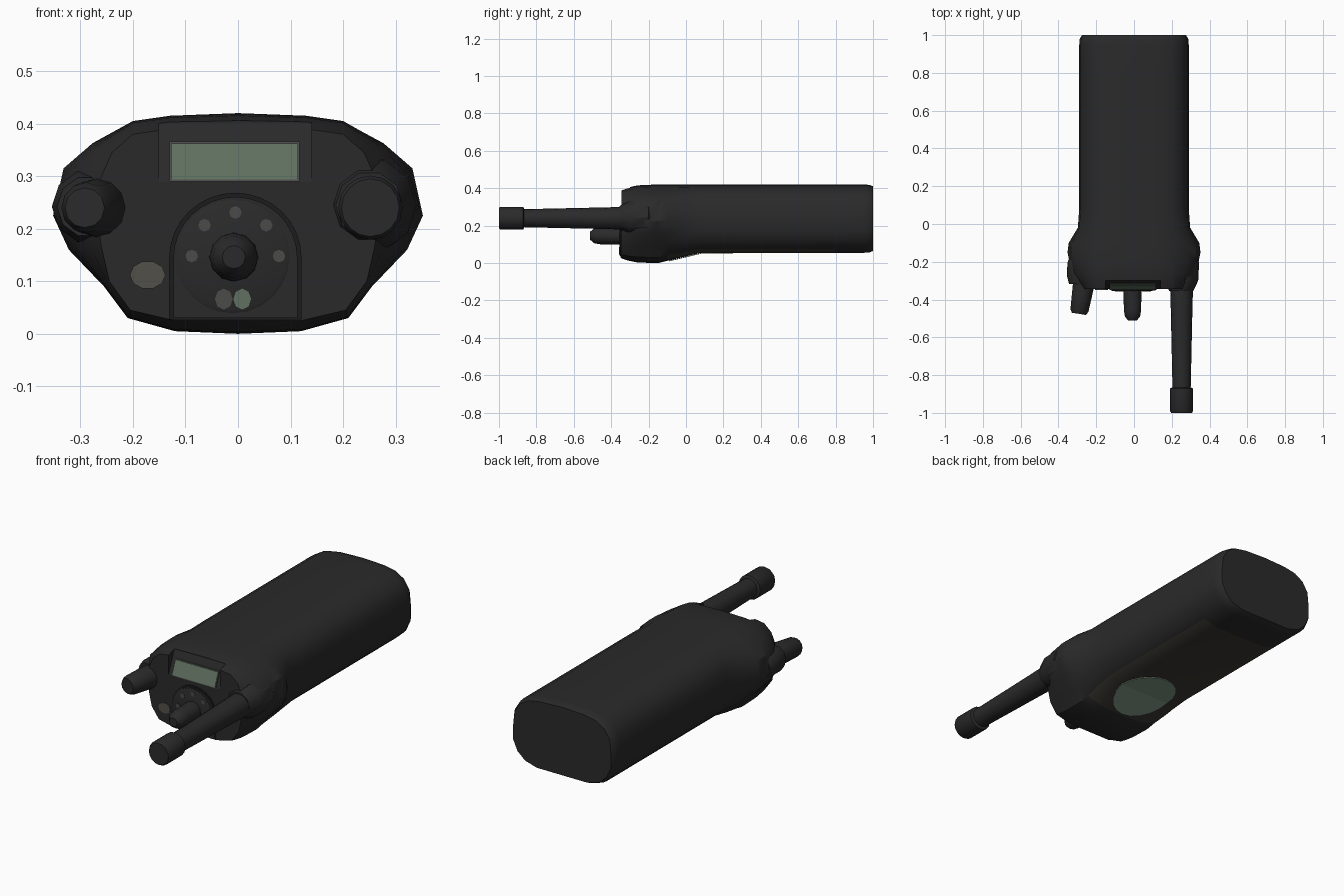
import bpy, bmesh, math
from mathutils import Vector

if "Cube" in bpy.data.objects:
    bpy.data.objects.remove(bpy.data.objects["Cube"])


def mat(name, r, g, b):
    m = bpy.data.materials.new(name)
    m.diffuse_color = (r, g, b, 1)
    m.use_nodes = True
    m.node_tree.nodes["Principled BSDF"].inputs["Base Color"].default_value = m.diffuse_color
    return m


BLACK = mat("black_plastic", 0.023, 0.023, 0.023)
DARK = mat("groove_black", 0.012, 0.012, 0.012)
GREEN = mat("screen_green", 0.115, 0.16, 0.115)
TAN = mat("button_tan", 0.085, 0.08, 0.065)
GREY = mat("speaker_grey", 0.07, 0.07, 0.068)
PANEL = mat("panel_brown", 0.042, 0.038, 0.031)
MOSS = mat("underside_green", 0.22, 0.31, 0.23)


def finish(bm, name, mats, angle=35):
    bmesh.ops.recalc_face_normals(bm, faces=bm.faces)
    me = bpy.data.meshes.new(name)
    bm.to_mesh(me)
    bm.free()
    ob = bpy.data.objects.new(name, me)
    bpy.context.collection.objects.link(ob)
    for m in mats:
        me.materials.append(m)
    bpy.ops.object.select_all(action='DESELECT')
    ob.select_set(True)
    bpy.context.view_layer.objects.active = ob
    if angle:
        bpy.ops.object.shade_smooth_by_angle(angle=math.radians(angle))
    return ob


def loft(name, rings, mats, angle=35):
    bm = bmesh.new()
    vs = [[bm.verts.new(p) for p in r] for r in rings]
    n = len(rings[0])
    for a, b in zip(vs, vs[1:]):
        for i in range(n):
            bm.faces.new((a[i], a[(i + 1) % n], b[(i + 1) % n], b[i]))
    bm.faces.new(vs[0])
    bm.faces.new(vs[-1])
    return finish(bm, name, mats, angle)


def lathe(name, origin, direction, profile, m, sides=16):
    # round part: profile is (distance along axis, radius)
    o, d = Vector(origin), Vector(direction).normalized()
    u = d.cross(Vector((0, 0, 1))).normalized()
    w = u.cross(d)
    rings = [[o + d * t + (u * math.cos(a) + w * math.sin(a)) * r
              for a in (2 * math.pi * i / sides for i in range(sides))] for t, r in profile]
    return loft(name, rings, [m])


def plate(name, outline, offset, m):
    # flat outline extruded by an offset vector
    off = Vector(offset)
    pts = [Vector(p) for p in outline]
    return loft(name, [pts, [p + off for p in pts]], [m], 0)


def ellipse(cx, cz, rx, rz, n=16):
    return [(cx + rx * math.cos(2 * math.pi * i / n), cz + rz * math.sin(2 * math.pi * i / n)) for i in range(n)]


# half sections (x, z) from top centre to bottom centre
BODY = [(0, .42), (.13, .415), (.2, .402), (.25, .372), (.283, .32), (.29, .25), (.29, .17),
        (.265, .115), (.22, .075), (.15, .055), (0, .055)]
HEAD = [(0, .42), (.13, .415), (.2, .405), (.28, .36), (.332, .315), (.352, .225), (.322, .16),
        (.255, .09), (.21, .03), (.12, .005), (0, 0)]
FRONT = [(0, .39), (.13, .39), (.2, .38), (.24, .345), (.26, .3), (.27, .24), (.26, .165),
         (.245, .1), (.205, .045), (.12, .025), (0, .025)]


def section(y, a, b, tx=0, tz=0, s=1):
    half = [((p[0] + (q[0] - p[0]) * tx) * s, .24 + (p[1] + (q[1] - p[1]) * tz - .24) * s)
            for p, q in zip(a, b)]
    full = half + [(-x, z) for x, z in half[-2:0:-1]]
    return [(x, y, z) for x, z in full]


# main case
case = loft("radio_case", [
    section(1.0, BODY, BODY, s=.95), section(.98, BODY, BODY, s=.99), section(.95, BODY, BODY),
    section(.8, BODY, BODY), section(.08, BODY, HEAD), section(-.02, BODY, HEAD, .12, .43),
    section(-.1, BODY, HEAD, .9, .78), section(-.15, BODY, HEAD, 1, 1),
    section(-.2, HEAD, FRONT, .12, .05), section(-.26, HEAD, FRONT, .25, .15),
    section(-.31, HEAD, FRONT, .7, .55), section(-.345, HEAD, FRONT, 1, 1)], [BLACK, PANEL])

# sloped recess around the screen
scoop = plate("screen_cutter", [(-.15, y, z) for y, z in
              [(-.30, .40), (-.352, .272), (-.42, .272), (-.42, .45), (-.30, .45)]], (.29, 0, 0), BLACK)
scoop.hide_render = True
bpy.context.view_layer.objects.active = case
mod = case.modifiers.new("scoop", 'BOOLEAN')
mod.operation, mod.solver, mod.object = 'DIFFERENCE', 'EXACT', scoop
bpy.ops.object.modifier_move_to_index(modifier="scoop", index=0)
bpy.ops.object.modifier_apply(modifier="scoop")
bpy.data.objects.remove(scoop)
# underside panel by direction and position
for f in case.data.polygons:
    f.material_index = int(f.normal.z < -.85 and -.09 < f.center.y < .8)


def slope(x, z, lift=0):
    return (x, -.30 - (.40 - z) * .052 / .128 - lift, z)


# screen with a grey border
for nm, x0, x1, z0, z1, lift, m in [("screen_border", -.13, .117, .29, .366, .0, GREY),
                                    ("screen", -.128, .114, .294, .362, .003, GREEN)]:
    plate(nm, [slope(x, z, lift) for x, z in [(x0, z0), (x1, z0), (x1, z1), (x0, z1)]], (0, -.004, 0), m)


# arched control plate
def arch(r, base):
    return [(-.005 - r, base)] + [(-.005 + r * math.cos(a), .145 + r * .98 * math.sin(a))
            for a in (math.pi * (1 - i / 16) for i in range(17))] + [(-.005 + r, base)]


plate("arch_groove", [(x, -.343, z) for x, z in arch(.126, .027)], (0, -.005, 0), DARK)
plate("arch_plate", [(x, -.344, z) for x, z in arch(.118, .03)], (0, -.007, 0), BLACK)
lathe("dial_disc", (-.01, -.345, .147), (0, -1, 0), [(0, .108), (.008, .108), (.011, .102)], BLACK, 24)
lathe("centre_knob", (-.008, -.345, .146), (0, -1, 0),
      [(0, .047), (.11, .046), (.145, .04), (.167, .022)], BLACK, 12)

# dial marks and lower indicator
for i in range(5):
    a = math.pi * i / 4
    pts = ellipse(-.005 + .083 * math.cos(a), .148 + .083 * math.sin(a), .012, .012, 8)
    plate("dial_mark", [(x, -.353, z) for x, z in pts], (0, -.005, 0), GREY)
for nm, cx, m in [("indicator_grey", -.027, GREY), ("indicator_green", .008, GREEN)]:
    plate(nm, [(x, -.353, z) for x, z in ellipse(cx, .066, .017, .02, 8)], (0, -.005, 0), m)

# side button
plate("side_button", [(x, -.342, z) for x, z in ellipse(-.172, .112, .034, .027, 10)], (0, -.007, 0), TAN)

# antenna with its collar and cap
lathe("antenna_collar", (.25, -.17, .245), (0, -1, 0), [(0, .07), (.03, .095), (.13, .09), (.185, .064)], BLACK, 10)
lathe("antenna_shaft", (.252, -.3, .24), (0, -1, 0), [(0, .062), (.12, .058), (.58, .048)], BLACK)
lathe("antenna_cap", (.252, -.865, .24), (0, -1, 0),
      [(0, .05), (.006, .061), (.125, .061), (.135, .055)], BLACK)

# tilted volume knob with its collar
lathe("knob_collar", (-.28, -.19, .242), (-.05, -1, 0), [(0, .065), (.02, .072), (.09, .07), (.13, .058)], BLACK, 10)
lathe("volume_knob", (-.262, -.29, .24), (-.16, -1, 0),
      [(0, .058), (.08, .054), (.17, .048), (.188, .038)], BLACK, 12)

# green patch on the underside, one half flat and one half on the slope
for nm, sign, ry in [("patch_flat", 1, .17), ("patch_sloped", -1, .17)]:
    pts = [(.145 * math.cos(a), .08 + sign * ry * math.sin(a)) for a in (math.pi * i / 10 for i in range(11))]
    plate(nm, [(x, y, .055 + min(0, y - .08) * .055 / .23 - .001) for x, y in pts], (0, 0, -.004), MOSS)
